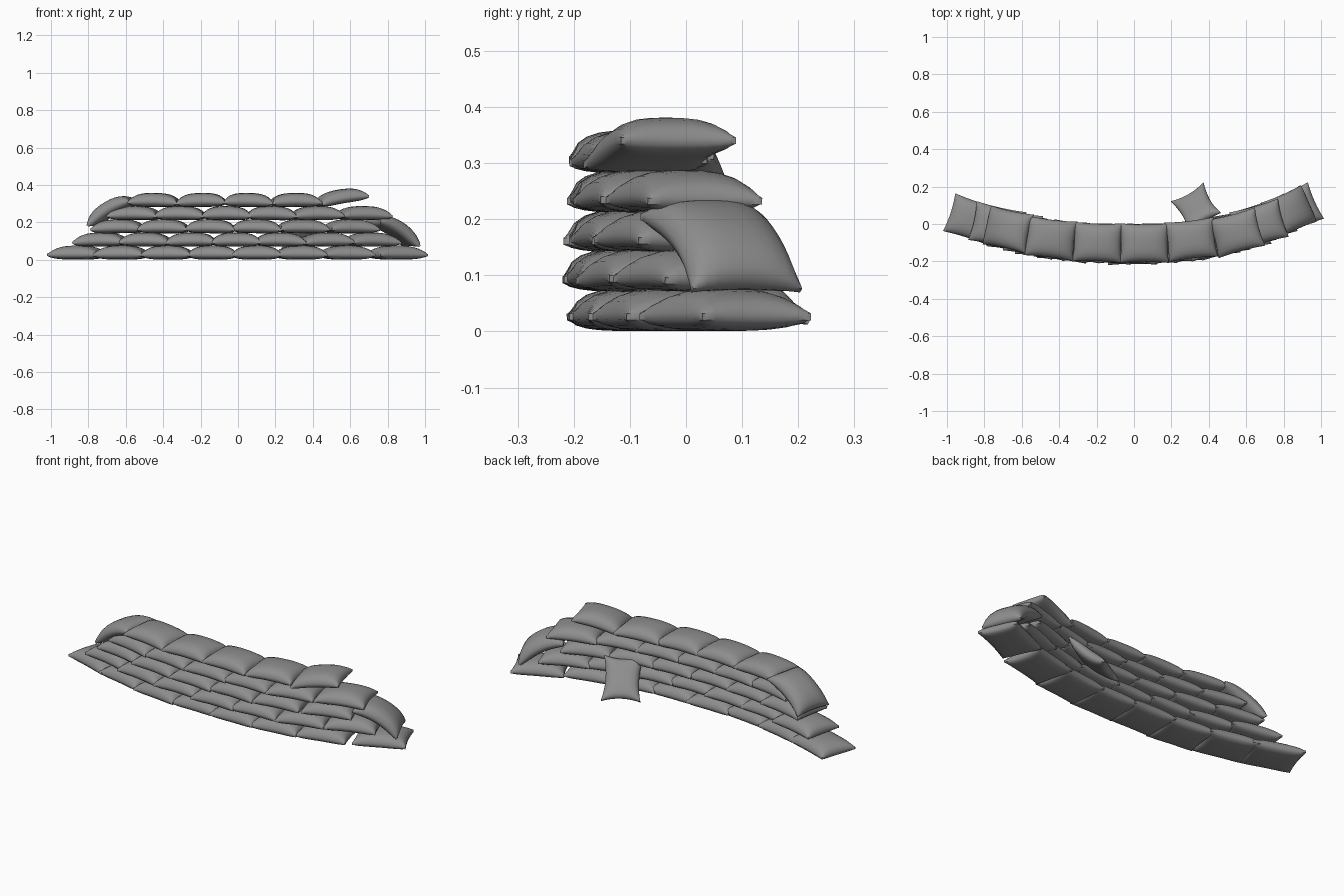
import bpy, bmesh, math, random
from mathutils import Matrix, Vector

if "Cube" in bpy.data.objects:
    bpy.data.objects.remove(bpy.data.objects["Cube"])

random.seed(4)
NU, NV = 14, 10

# dark grey sackcloth
cloth = bpy.data.materials.new("dark_sackcloth")
cloth.diffuse_color = (0.27, 0.27, 0.27, 1)
cloth.use_nodes = True
cloth.node_tree.nodes["Principled BSDF"].inputs["Base Color"].default_value = cloth.diffuse_color


def bag(name, loc, yaw=0, pitch=0, roll=0, length=0.268, depth=0.212,
        top=0.048, low=0.027, bend=0.0, pinch=0.06):
    """Pillow-shaped sandbag: two domed sheets joined along a thin seam."""
    bm = bmesh.new()

    def point(i, j, side):
        u = math.sin((i / NU - 0.5) * math.pi)
        v = math.sin((j / NV - 0.5) * math.pi)
        u, v = u * 0.7 + (2 * i / NU - 1) * 0.3, v * 0.7 + (2 * j / NV - 1) * 0.3
        x = u * length / 2 * (1 - pinch * (1 - v * v))
        y = v * depth / 2 * (1 - pinch * (1 - u * u))
        puff = ((1 - abs(u) ** 3) * (1 - abs(v) ** 3)) ** 0.55
        z = 0.006 + (top - 0.006) * puff if side else -0.006 - (low - 0.006) * puff ** 0.8
        # curl the bag along its length
        if bend:
            r = length / 2 / bend
            a = x / r
            x, z = (r + z) * math.sin(a), (r + z) * math.cos(a) - r
        return bm.verts.new((x, y, z))

    sheets = [[[point(i, j, s) for j in range(NV + 1)] for i in range(NU + 1)] for s in (0, 1)]
    for s, g in enumerate(sheets):
        for i in range(NU):
            for j in range(NV):
                f = [g[i][j], g[i + 1][j], g[i + 1][j + 1], g[i][j + 1]]
                bm.faces.new(f if s else f[::-1])
    # seam rim
    ring = ([(i, 0) for i in range(NU)] + [(NU, j) for j in range(NV)] +
            [(i, NV) for i in range(NU, 0, -1)] + [(0, j) for j in range(NV, 0, -1)])
    for (a, b), (c, d) in zip(ring, ring[1:] + ring[:1]):
        bm.faces.new((sheets[0][a][b], sheets[0][c][d], sheets[1][c][d], sheets[1][a][b]))
    bmesh.ops.recalc_face_normals(bm, faces=bm.faces)
    for f in bm.faces:
        f.smooth = True
    for e in bm.edges:
        e.smooth = e.calc_face_angle(0) < math.radians(50)
    me = bpy.data.meshes.new(name)
    bm.to_mesh(me)
    bm.free()
    me.materials.append(cloth)
    ob = bpy.data.objects.new(name, me)
    bpy.context.collection.objects.link(ob)
    ob.matrix_world = (Matrix.Translation(Vector(loc)) @ Matrix.Rotation(yaw, 4, 'Z') @
                       Matrix.Rotation(-pitch, 4, 'Y') @ Matrix.Rotation(roll, 4, 'X'))
    return ob


def arc(x):
    """Centre line of the wall: y and heading at x."""
    k = 0.262 if x > 0 else 0.185
    y = -0.107 + k * abs(x) ** 2.2
    return y, math.copysign(math.atan(k * 2.2 * abs(x) ** 1.2), x) * 0.88


def wall_bag(name, x, z, dy=0, **kw):
    y, yaw = arc(x)
    return bag(name, (x, y + dy, z), yaw=yaw + random.uniform(-0.035, 0.035), **kw)


# staggered courses of bags
courses = [
    [-0.856, -0.62, -0.375, -0.135, 0.10, 0.335, 0.58, 0.846],
    [-0.73, -0.49, -0.25, -0.01, 0.225, 0.47, 0.71],
    [-0.638, -0.395, -0.145, 0.10, 0.345, 0.60],
    [-0.55, -0.305, -0.06, 0.18, 0.42, 0.668],
    [-0.445, -0.195, 0.055, 0.305],
]
for c, xs in enumerate(courses):
    for n, x in enumerate(xs):
        slope = 1 + 0.08 * abs(x) ** 2
        wall_bag(f"sandbag_row{c + 1}_{n + 1}", x, 0.028 + 0.0705 * c,
                 dy=random.uniform(-0.007, 0.005), length=0.262 * slope,
                 pitch=random.uniform(-0.02, 0.02) if c else 0,
                 bend=0.10 if c else 0.03)

# end bags slumping over the courses below
wall_bag("draped_bag_right", 0.838, 0.163, dy=-0.003, pitch=-0.52, bend=0.42,
         length=0.272, low=0.034)
wall_bag("draped_bag_left", -0.682, 0.268, pitch=0.52, bend=0.36, length=0.27, low=0.034)

# top bag tipped upward at the right end
wall_bag("tipped_bag_top", 0.548, 0.328, dy=-0.01, pitch=0.17, bend=0.16, length=0.262)

# loose bag leaning against the back of the wall
bag("leaning_bag_back", (0.335, 0.083, 0.092), yaw=math.radians(-60),
    pitch=math.radians(43), length=0.25, depth=0.2, top=0.036, bend=-0.22, pinch=0.15)
